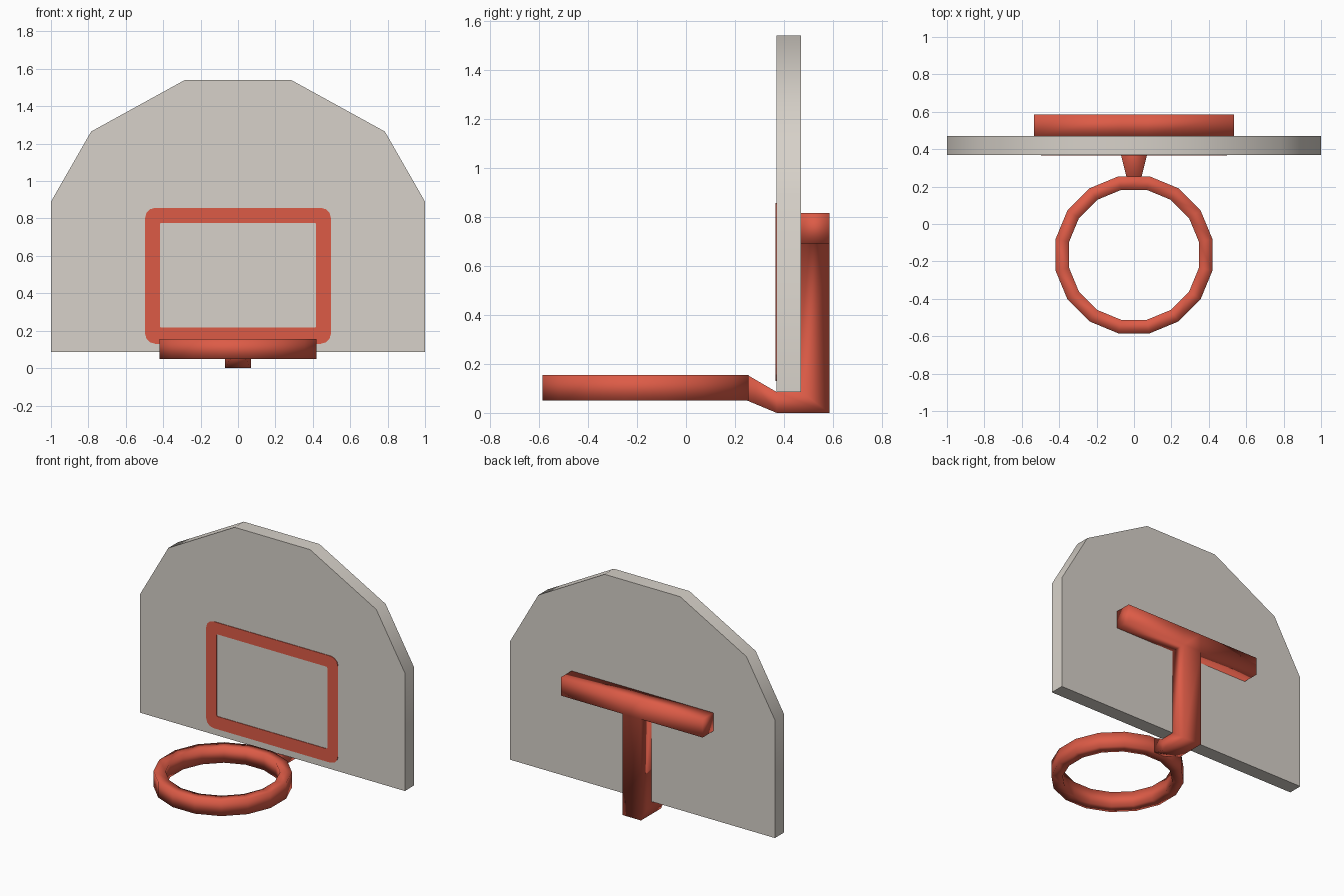
import bpy, bmesh, math

if "Cube" in bpy.data.objects:
    bpy.data.objects.remove(bpy.data.objects["Cube"])


def material(name, rgb):
    m = bpy.data.materials.new(name)
    m.diffuse_color = (*rgb, 1)
    m.use_nodes = True
    m.node_tree.nodes["Principled BSDF"].inputs["Base Color"].default_value = m.diffuse_color
    return m


red = material("rim red", (0.72, 0.105, 0.062))
grey = material("board grey", (0.68, 0.64, 0.585))


def finish(bm, name, mat, smooth_angle=None):
    bmesh.ops.recalc_face_normals(bm, faces=bm.faces)
    me = bpy.data.meshes.new(name)
    bm.to_mesh(me)
    bm.free()
    me.materials.append(mat)
    ob = bpy.data.objects.new(name, me)
    bpy.context.collection.objects.link(ob)
    if smooth_angle is not None:
        bpy.ops.object.select_all(action='DESELECT')
        ob.select_set(True)
        bpy.context.view_layer.objects.active = ob
        bpy.ops.object.shade_smooth_by_angle(angle=math.radians(smooth_angle))
    return ob


def skin(bm, loops, closed):
    """Join equal-length vertex loops with quads."""
    n = len(loops[0])
    for k in range(len(loops) if closed else len(loops) - 1):
        a, b = loops[k], loops[(k + 1) % len(loops)]
        for i in range(n):
            j = (i + 1) % n
            bm.faces.new((a[i], a[j], b[j], b[i]))


# Backboard: clipped arch outline with thickness
half = [(1, 0.085), (1, 0.89), (0.785, 1.265), (0.285, 1.54)]
outline = half + [(-x, z) for x, z in reversed(half)]
bm = bmesh.new()
front, back = [[bm.verts.new((x, y, z)) for x, z in outline] for y in (0.37, 0.47)]
skin(bm, [front, back], False)
bm.faces.new(front)
bm.faces.new(back)
finish(bm, "backboard", grey, 40)


# Painted target rectangle: thin plate with rounded corners
def rounded(hx, z0, z1, r, steps=3):
    pts = []
    for q, (sx, zc) in enumerate([(1, z1 - r), (-1, z1 - r), (-1, z0 + r), (1, z0 + r)]):
        for s in range(steps + 1):
            a = math.pi / 2 * (q + s / steps)
            pts.append((sx * (hx - r) + r * math.cos(a), zc + r * math.sin(a)))
    return pts


outer = rounded(0.497, 0.13, 0.857, 0.055)
inner = rounded(0.418, 0.217, 0.777, 0.01)
bm = bmesh.new()
skin(bm, [[bm.verts.new((x, y, z)) for x, z in pts]
          for pts, y in ((outer, 0.366), (inner, 0.366), (inner, 0.3705), (outer, 0.3705))], True)
finish(bm, "target_rectangle", red)

# Hoop: 16-sided ring with a rectangular section, softly shaded
bm = bmesh.new()
sections = []
for i in range(16):
    a = math.tau * (i + 0.5) / 16
    sections.append([bm.verts.new((r * math.cos(a), -0.165 + r * math.sin(a), z))
                     for r, z in ((0.428, 0.05), (0.428, 0.155), (0.354, 0.155), (0.354, 0.05))])
skin(bm, sections, True)
finish(bm, "hoop", red, 180)

# Bracket: tapered neck, elbow and post, with a crossbar grown from its top
bm = bmesh.new()
path = [((0.25, 0.155), (0.25, 0.05), 0.04),
        ((0.37, 0.085), (0.37, 0.0), 0.07),
        ((0.47, 0.085), (0.585, 0.0), 0.07),
        ((0.47, 0.69), (0.585, 0.69), 0.07),
        ((0.47, 0.815), (0.585, 0.815), 0.07)]
loops = [[bm.verts.new(v) for v in ((-w, *p), (w, *p), (w, *q), (-w, *q))] for p, q, w in path]
skin(bm, loops, False)
bm.faces.new(loops[0])
bm.faces.new(loops[-1])
bmesh.ops.recalc_face_normals(bm, faces=bm.faces)
wings = [f for f in bm.faces
         if abs(f.calc_center_median().x) > 0.05 and f.calc_center_median().z > 0.7]
for f in bmesh.ops.extrude_discrete_faces(bm, faces=wings)["faces"]:
    for v in f.verts:
        v.co.x = math.copysign(0.535, v.co.x)
bmesh.ops.remove_doubles(bm, verts=bm.verts, dist=1e-5)
finish(bm, "bracket", red, 180)
